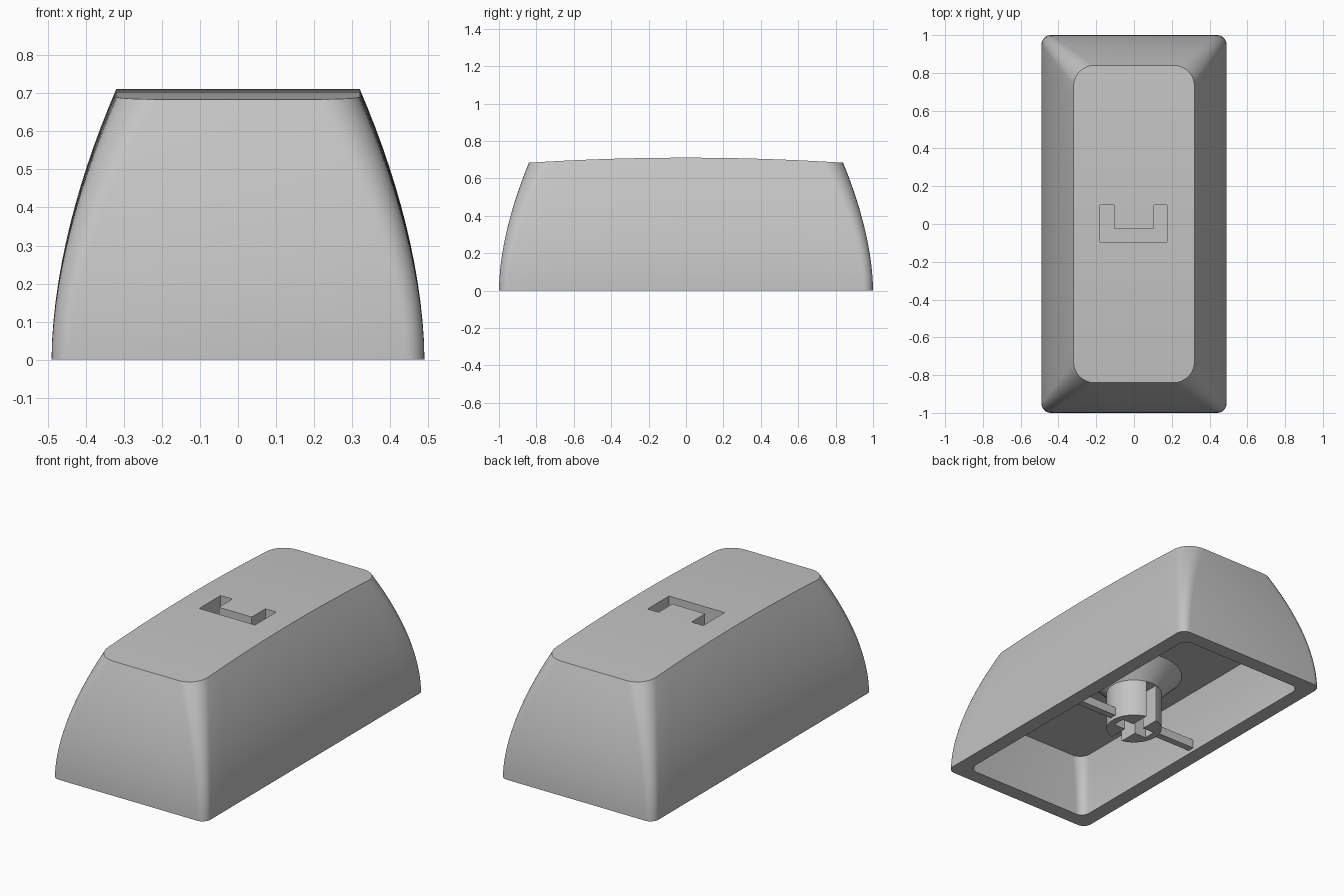
import bpy, bmesh, math

cube = bpy.data.objects.get("Cube")
if cube:
    bpy.data.objects.remove(cube, do_unlink=True)

grey = bpy.data.materials.new("plain_grey")
grey.use_nodes = True
COLOUR = (0.55, 0.55, 0.55, 1)
grey.diffuse_color = COLOUR
grey.node_tree.nodes["Principled BSDF"].inputs["Base Color"].default_value = COLOUR

ROOF = 0.33        # ceiling height of the cavity
WALL = 0.085       # wall thickness
CORNER_STEPS = 8
SIDE_STEPS = 16


def finish(bm, name):
    bmesh.ops.recalc_face_normals(bm, faces=bm.faces)
    mesh = bpy.data.meshes.new(name)
    bm.to_mesh(mesh)
    bm.free()
    mesh.materials.append(grey)
    obj = bpy.data.objects.new(name, mesh)
    bpy.context.collection.objects.link(obj)
    return obj


def activate(obj):
    bpy.ops.object.select_all(action='DESELECT')
    obj.select_set(True)
    bpy.context.view_layer.objects.active = obj


def smooth(obj):
    activate(obj)
    bpy.ops.object.shade_smooth_by_angle(angle=math.radians(30))


def cut(obj, cutter):
    mod = obj.modifiers.new("cut", 'BOOLEAN')
    mod.operation = 'DIFFERENCE'
    mod.solver = 'EXACT'
    mod.object = cutter
    activate(obj)
    bpy.ops.object.modifier_apply(modifier=mod.name)
    bpy.data.objects.remove(cutter, do_unlink=True)


def prism(name, outline, z0, z1):
    bm = bmesh.new()
    base = bm.faces.new([bm.verts.new((x, y, z0)) for x, y in outline])
    top = bmesh.ops.extrude_face_region(bm, geom=[base])["geom"]
    verts = [g for g in top if isinstance(g, bmesh.types.BMVert)]
    bmesh.ops.translate(bm, verts=verts, vec=(0, 0, z1 - z0))
    return finish(bm, name)


def box(name, hx, hy, z0, z1):
    return prism(name, [(-hx, -hy), (hx, -hy), (hx, hy), (-hx, hy)], z0, z1)


def dome(y):
    return 0.711 - 0.027 * (y / 0.84) ** 2


def half_outline(hx, hy, r):
    """Right half of a rounded rectangle, from front to back."""
    front = []
    for i in range(CORNER_STEPS + 1):
        a = math.pi / 2 * i / CORNER_STEPS
        front.append((hx - r + r * math.sin(a), -hy + r - r * math.cos(a)))
    side = [(hx, (hy - r) * (2 * i / SIDE_STEPS - 1)) for i in range(1, SIDE_STEPS)]
    return front + side + [(x, -y) for x, y in reversed(front)]


def ring(bm, t, inset, height):
    """Ring of vertices at level t of the curved wall; left half mirrors right."""
    bulge = t ** 1.8
    half = half_outline(0.49 - 0.17 * bulge - inset,
                        1 - 0.16 * bulge - inset, 0.05 + 0.06 * bulge)
    right = [bm.verts.new((x, y, height(y))) for x, y in half]
    left = [bm.verts.new((-x, y, height(y))) for x, y in half]
    return right + left[::-1]


def bridge(bm, a, b):
    n = len(a)
    for i in range(n):
        j = (i + 1) % n
        bm.faces.new((a[i], a[j], b[j], b[i]))


def cap(bm, loop):
    n = len(loop)
    for i in range(n // 2 - 1):
        bm.faces.new((loop[i], loop[i + 1], loop[n - 2 - i], loop[n - 1 - i]))


# Hollow shell: curved outer walls, domed top, inner walls and ceiling
bm = bmesh.new()
LEVELS = 14
outer = [ring(bm, i / LEVELS, 0, lambda y, t=i / LEVELS: t * dome(y))
         for i in range(LEVELS + 1)]
inner = [ring(bm, i / 6 * ROOF / 0.7, WALL, lambda y, z=ROOF * i / 6: z)
         for i in range(7)]
for loops in (outer, inner):
    for a, b in zip(loops, loops[1:]):
        bridge(bm, a, b)
    cap(bm, loops[-1])
bridge(bm, outer[0], inner[0])
shell = finish(bm, "cap_shell")

# Recessed bracket mark in the top
mark = [(-0.18, 0.1), (-0.18, -0.095), (0.175, -0.095), (0.175, 0.1),
        (0.105, 0.1), (0.105, -0.025), (-0.105, -0.025), (-0.105, 0.1)]
cut(shell, prism("mark_cutter", mark, 0.61, 0.8))
smooth(shell)

# Stem: post flaring out into the ceiling
bm = bmesh.new()
SIDES = 48
rings = []
for r, z in ((0.15, 0), (0.15, 0.22), (0.27, ROOF + 0.01)):
    rings.append([bm.verts.new((r * math.cos(math.tau * i / SIDES),
                                r * math.sin(math.tau * i / SIDES), z))
                  for i in range(SIDES)])
for a, b in zip(rings, rings[1:]):
    bridge(bm, a, b)
bm.faces.new(rings[0])
bm.faces.new(rings[-1])
stem = finish(bm, "stem")

# Cross-shaped socket, open through the front and back of the post
cut(stem, box("slot_cutter_long", 0.035, 0.2, -0.1, 0.22))
cut(stem, box("slot_cutter_wide", 0.11, 0.035, -0.1, 0.22))
smooth(stem)

# Thin ribs from the stem to the side walls
for side, name in ((1, "left_rib"), (-1, "right_rib")):
    xs = (side * 0.13, side * 0.43)
    prism(name, [(xs[0], -0.02), (xs[1], -0.02), (xs[1], 0.02), (xs[0], 0.02)],
          0.02, 0.07)
